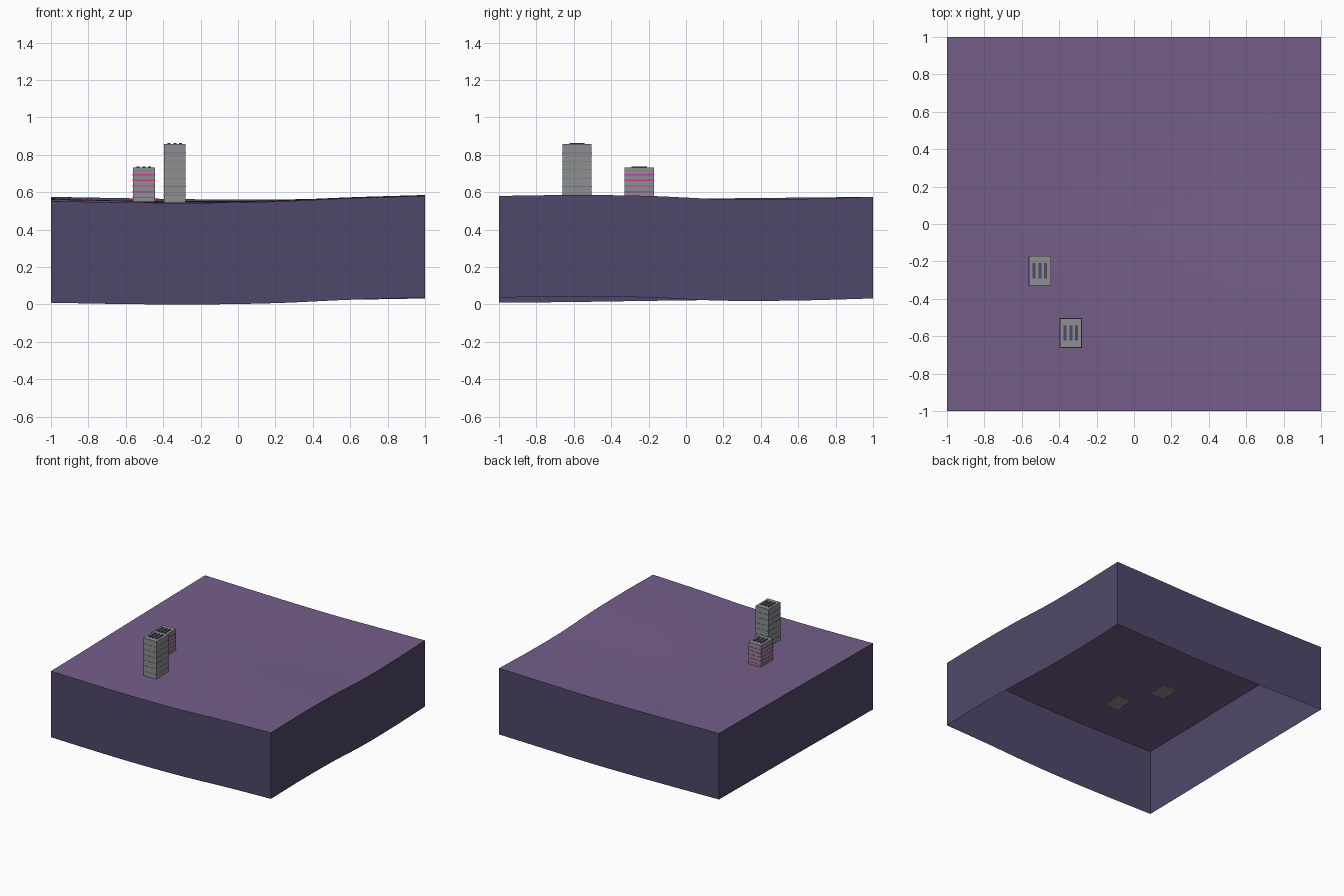
import bpy, bmesh

cube = bpy.data.objects.get("Cube")
if cube:
    bpy.data.objects.remove(cube, do_unlink=True)


def linear(c):
    return c / 12.92 if c <= 0.04045 else ((c + 0.055) / 1.055) ** 2.4


def material(name, rgb):
    colour = [linear(c) for c in rgb] + [1]
    m = bpy.data.materials.new(name)
    m.use_nodes = True
    m.diffuse_color = colour
    m.node_tree.nodes["Principled BSDF"].inputs["Base Color"].default_value = colour
    return m


purple = material("purple ground", (0.455, 0.37, 0.54))
indigo = material("dark indigo", (0.31, 0.28, 0.415))
grey = material("concrete grey", (0.55, 0.56, 0.565))
dark_grey = material("floor line grey", (0.46, 0.47, 0.48))
magenta = material("magenta", (0.78, 0.22, 0.66))


def finish(name, bm, mats):
    mesh = bpy.data.meshes.new(name)
    bm.to_mesh(mesh)
    bm.free()
    for m in mats:
        mesh.materials.append(m)
    obj = bpy.data.objects.new(name, mesh)
    bpy.context.collection.objects.link(obj)
    return obj


def box(name, centre, size, mat):
    bm = bmesh.new()
    bmesh.ops.create_cube(bm, size=1)
    bmesh.ops.scale(bm, vec=size, verts=bm.verts)
    bmesh.ops.translate(bm, vec=centre, verts=bm.verts)
    return finish(name, bm, [mat])


# Rolling ground: edge height profiles blended across the square
FRONT = (.552, .545, .543, .550, .568, .580)
BACK = (.575, .568, .562, .561, .568, .575)
LEFT = (.552, .556, .562, .567, .571, .575)
RIGHT = (.580, .585, .580, .563, .564, .575)
DEPTH = 0.543


def spline(p, t):
    n = len(p) - 1
    i = min(int(t * n), n - 1)
    f = t * n - i
    a, b = p[i], p[i + 1]
    before = p[i - 1] if i else 2 * a - b
    after = p[i + 2] if i + 2 <= n else 2 * b - a
    ma, mb = (b - before) / 2, (after - a) / 2
    d = b - a
    return a + f * (ma + f * (3 * d - 2 * ma - mb + f * (ma + mb - 2 * d)))


def height(x, y):
    u = min(max((x + 1) / 2, 0), 1)
    v = min(max((y + 1) / 2, 0), 1)
    along = spline(FRONT, u) * (1 - v) + spline(BACK, u) * v
    across = spline(LEFT, v) * (1 - u) + spline(RIGHT, v) * u
    corners = ((FRONT[0] * (1 - u) + FRONT[-1] * u) * (1 - v)
               + (BACK[0] * (1 - u) + BACK[-1] * u) * v)
    return along + across - corners


bm = bmesh.new()
bmesh.ops.create_grid(bm, x_segments=30, y_segments=30, size=1)
for v in bm.verts:
    v.co.z = height(v.co.x, v.co.y)
# Open skirt hanging from the ground's rim
rim = [e for e in bm.edges if e.is_boundary]
new = bmesh.ops.extrude_edge_only(bm, edges=rim)["geom"]
for g in new:
    if isinstance(g, bmesh.types.BMVert):
        g.co.z -= DEPTH
bmesh.ops.recalc_face_normals(bm, faces=bm.faces)
if sum(f.normal.z for f in bm.faces) < 0:
    bmesh.ops.reverse_faces(bm, faces=bm.faces)
for f in bm.faces:
    f.material_index = 0 if abs(f.normal.z) > 0.5 else 1
ground = finish("ground_block", bm, [purple, indigo])
bpy.ops.object.select_all(action='DESELECT')
ground.select_set(True)
bpy.context.view_layer.objects.active = ground
bpy.ops.object.shade_smooth_by_angle()


# Buildings: body, floor bands and roof slats
def building(name, x, y, base, top, bands, band_size, band_mat):
    w, d = 0.117, 0.157
    box(name + "_body", (x, y, (base + top) / 2), (w, d, top - base), grey)
    for i, z in enumerate(bands):
        box(f"{name}_floor_band_{i + 1}", (x, y, z), (w + .003, d + .003, band_size), band_mat)
    for i in (-1, 0, 1):
        box(f"{name}_roof_slat_{i + 2}", (x + i * .031, y, top + .002), (.016, .082, .008), indigo)


building("short_building", -.503, -.25, .545, .731,
         [.572 + i * .0305 for i in range(5)], .007, magenta)
building("tall_building", -.338, -.583, .543, .857,
         [.585 + i * .045 for i in range(6)], .004, dark_grey)
